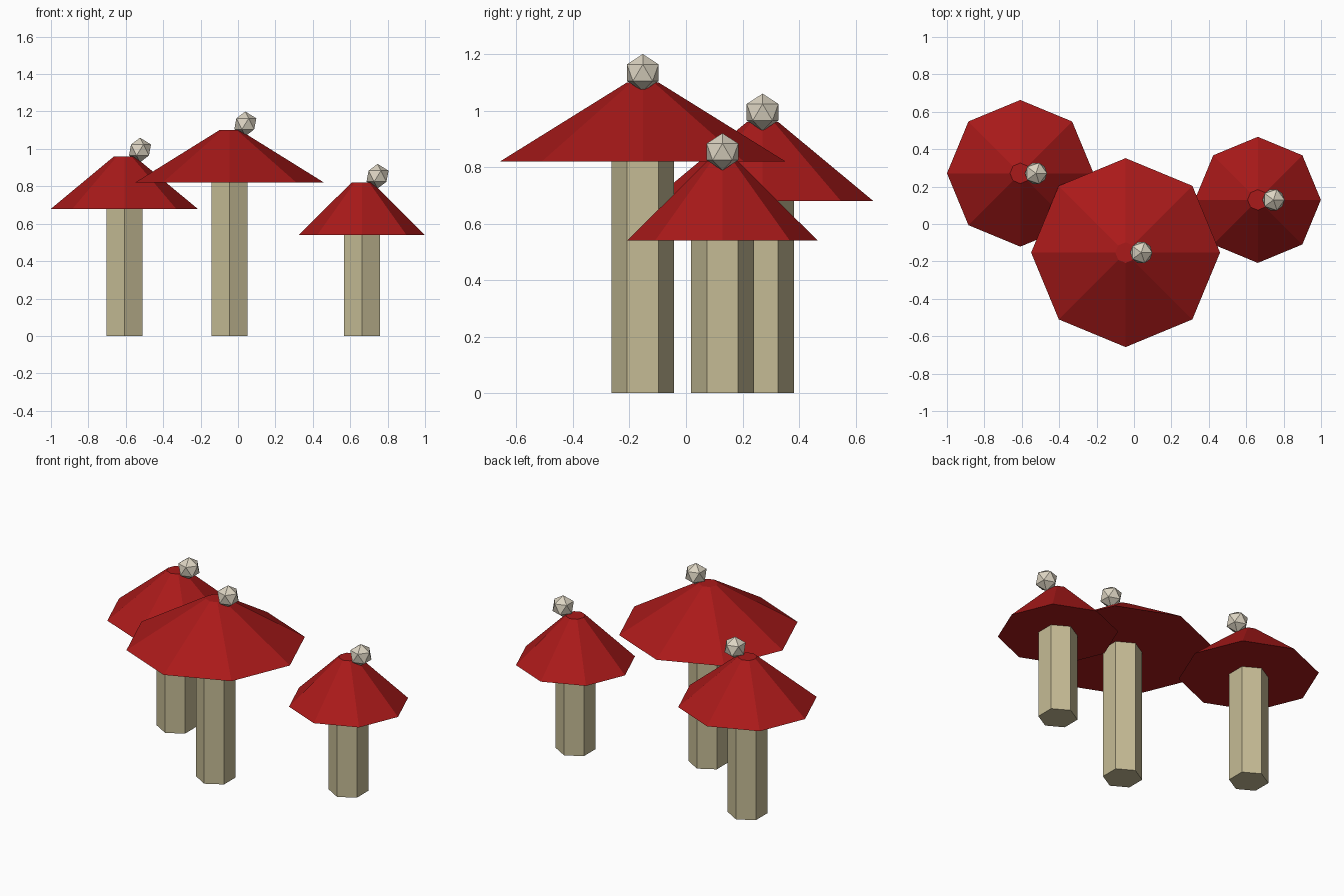
import bpy

if "Cube" in bpy.data.objects:
    bpy.data.objects.remove(bpy.data.objects["Cube"])


def material(name, color):
    m = bpy.data.materials.new(name)
    m.diffuse_color = (*color, 1)
    m.use_nodes = True
    m.node_tree.nodes["Principled BSDF"].inputs["Base Color"].default_value = m.diffuse_color
    return m


RED = material("cap_red", (0.40, 0.01, 0.01))
TAN = material("stem_tan", (0.56, 0.50, 0.30))
CREAM = material("spot_cream", (0.72, 0.66, 0.54))


def finish(name, mat):
    ob = bpy.context.object
    ob.name = name
    ob.data.materials.append(mat)


def mushroom(name, x, y, cap_z, cap_r):
    cap_h = 0.28
    # Six-sided stem
    bpy.ops.mesh.primitive_cylinder_add(vertices=6, radius=0.111, depth=cap_z,
                                        location=(x, y, cap_z / 2))
    finish(name + "_stem", TAN)
    # Eight-sided cap with a small flat top
    bpy.ops.mesh.primitive_cone_add(vertices=8, radius1=cap_r, radius2=0.055, depth=cap_h,
                                    location=(x, y, cap_z + cap_h / 2))
    finish(name + "_cap", RED)
    # Spot resting beside the cap top
    bpy.ops.mesh.primitive_ico_sphere_add(subdivisions=1, radius=0.066,
                                          location=(x + 0.084, y, cap_z + cap_h + 0.034))
    finish(name + "_spot", CREAM)


mushroom("left_mushroom", -0.608, 0.271, 0.68, 0.392)
mushroom("middle_mushroom", -0.045, -0.153, 0.82, 0.505)
mushroom("right_mushroom", 0.662, 0.129, 0.54, 0.337)
